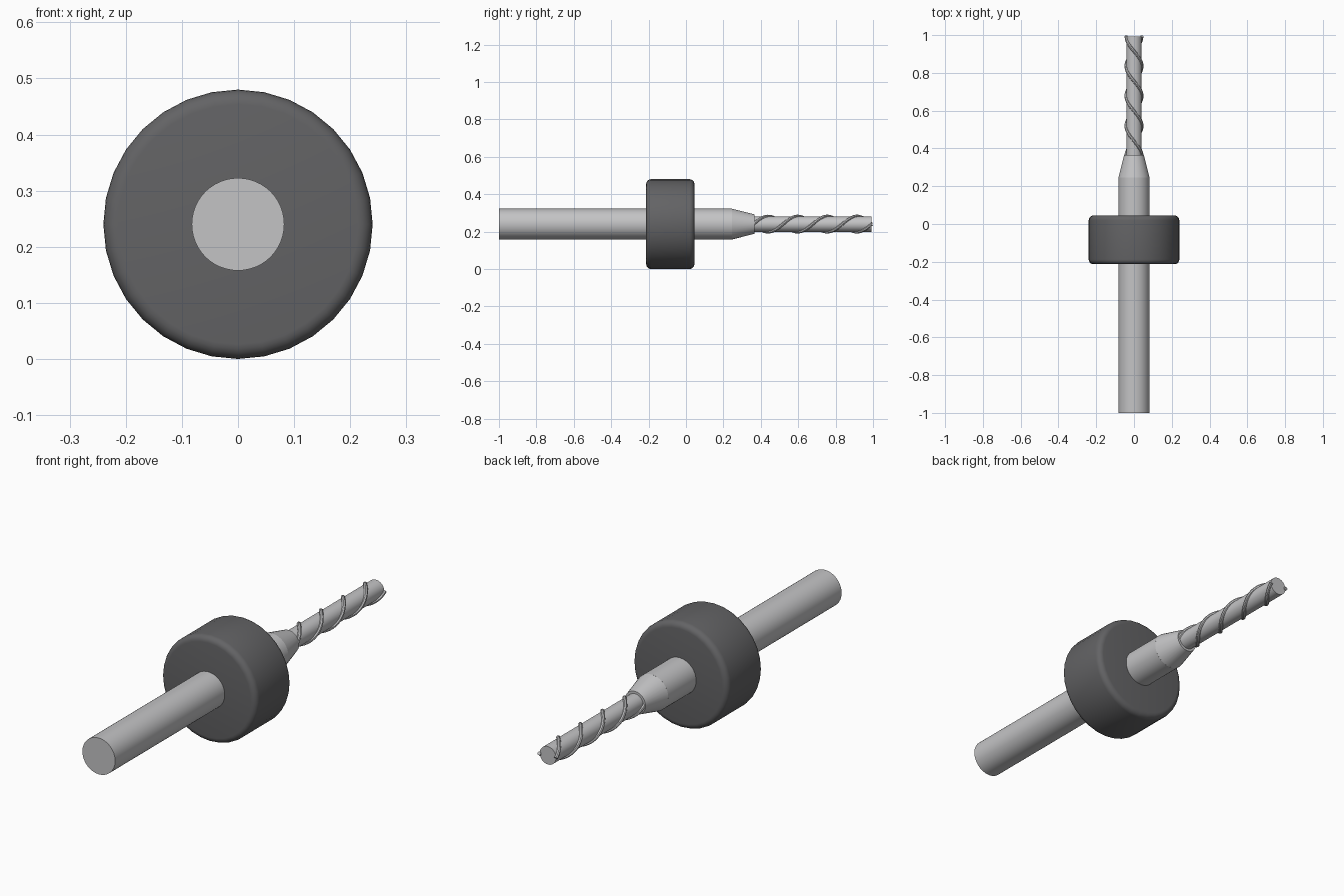
import bpy, bmesh
from math import sin, cos, pi, radians

AXIS_Z = 0.24

cube = bpy.data.objects.get("Cube")
if cube:
    bpy.data.objects.remove(cube, do_unlink=True)


def make_material(name, rgb, metallic=0.0):
    mat = bpy.data.materials.new(name)
    mat.use_nodes = True
    color = (*rgb, 1.0)
    mat.diffuse_color = color
    mat.node_tree.nodes["Principled BSDF"].inputs["Base Color"].default_value = color
    return mat


steel = make_material("steel_grey", (0.55, 0.55, 0.56))
rubber = make_material("dark_grey", (0.125, 0.125, 0.13))


def smooth(obj):
    bpy.ops.object.select_all(action='DESELECT')
    obj.select_set(True)
    bpy.context.view_layer.objects.active = obj
    bpy.ops.object.shade_smooth_by_angle(angle=radians(35))


def lathe(name, profile, mat, sides=32):
    """Revolve (radius, y) points about the tool axis and cap both ends."""
    bm = bmesh.new()
    rings = []
    for r, y in profile:
        angles = [2 * pi * i / sides for i in range(sides)]
        rings.append([bm.verts.new((r * cos(a), y, AXIS_Z + r * sin(a))) for a in angles])
    for low, high in zip(rings, rings[1:]):
        for i in range(sides):
            j = (i + 1) % sides
            bm.faces.new((low[i], low[j], high[j], high[i]))
    bm.faces.new(rings[0])
    bm.faces.new(rings[-1])
    bmesh.ops.recalc_face_normals(bm, faces=bm.faces)
    mesh = bpy.data.meshes.new(name)
    bm.to_mesh(mesh)
    bm.free()
    mesh.materials.append(mat)
    obj = bpy.data.objects.new(name, mesh)
    bpy.context.collection.objects.link(obj)
    smooth(obj)
    return obj


def helix(name, phase, mat, start=0.36, end=0.994, radius=0.042, turns=2, steps=96):
    """Round wire wound around the drill core."""
    curve = bpy.data.curves.new(name, 'CURVE')
    curve.dimensions = '3D'
    curve.bevel_depth = 0.0085
    curve.bevel_resolution = 2
    curve.use_fill_caps = True
    spline = curve.splines.new('POLY')
    spline.points.add(steps)
    for i, point in enumerate(spline.points):
        t = i / steps
        a = phase + 2 * pi * turns * t
        y = start + (end - start) * t
        point.co = (radius * cos(a), y, AXIS_Z + radius * sin(a), 1)
    curve.materials.append(mat)
    obj = bpy.data.objects.new(name, curve)
    bpy.context.collection.objects.link(obj)
    bpy.ops.object.select_all(action='DESELECT')
    obj.select_set(True)
    bpy.context.view_layer.objects.active = obj
    bpy.ops.object.convert(target='MESH')
    smooth(bpy.context.view_layer.objects.active)


# Shank, taper and drill core
lathe("shank", [(0.0825, -1.0), (0.0825, 0.245)], steel, 48)
lathe("taper", [(0.0825, 0.245), (0.052, 0.365)], steel)
lathe("drill_core", [(0.041, 0.36), (0.041, 0.992)], steel)

# Depth collar with rounded rims
R, BACK, FRONT, ROUND, STEPS = 0.24, 0.045, -0.213, 0.026, 5
rim = [(R - ROUND + ROUND * sin(a), FRONT + ROUND - ROUND * cos(a))
       for a in (pi / 2 * i / STEPS for i in range(STEPS + 1))]
mirrored = [(r, FRONT + BACK - y) for r, y in reversed(rim)]
lathe("depth_collar", rim + mirrored, rubber)

# Pair of spiral cutting edges
for i in range(2):
    helix(f"spiral_edge_{i + 1}", i * pi, steel)
